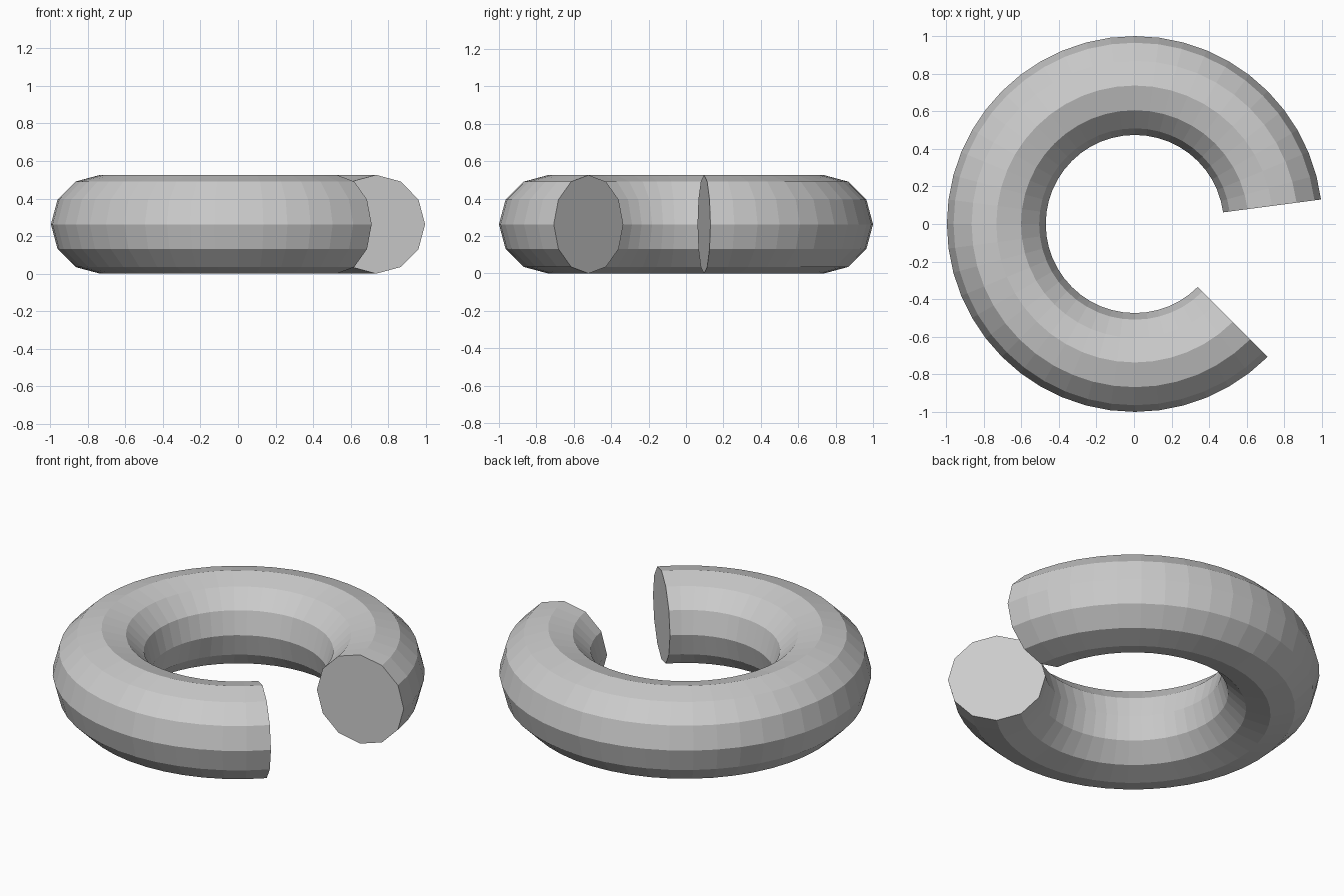
import bpy, bmesh
from math import radians, cos, sin, pi
from mathutils import Matrix

if "Cube" in bpy.data.objects:
    bpy.data.objects.remove(bpy.data.objects["Cube"])

MAJOR, MINOR = 0.737, 0.263
SIDES, STEPS = 12, 41
START, END = radians(7.5), radians(315)

bm = bmesh.new()

# 12-sided cross-section, turned to the starting angle
turn = Matrix.Rotation(START, 4, 'Z')
section = []
for i in range(SIDES):
    a = 2 * pi * i / SIDES
    section.append(bm.verts.new((MAJOR + MINOR * cos(a), 0, MINOR + MINOR * sin(a))))
bmesh.ops.transform(bm, matrix=turn, verts=section)
edges = [bm.edges.new((section[i], section[(i + 1) % SIDES])) for i in range(SIDES)]

# Sweep around z, leaving the opening
bmesh.ops.spin(bm, geom=section + edges, cent=(0, 0, 0), axis=(0, 0, 1),
               angle=END - START, steps=STEPS, use_duplicate=False)
bmesh.ops.remove_doubles(bm, verts=bm.verts, dist=1e-5)

# Flat end caps
bmesh.ops.holes_fill(bm, edges=[e for e in bm.edges if e.is_boundary], sides=0)
bmesh.ops.recalc_face_normals(bm, faces=bm.faces)

# Centre the open ring on x
bmesh.ops.translate(bm, verts=bm.verts, vec=((1 - cos(START)) / 2, 0, 0))

mesh = bpy.data.meshes.new("open_ring")
bm.to_mesh(mesh)
bm.free()
ring = bpy.data.objects.new("open_ring", mesh)
bpy.context.collection.objects.link(ring)
